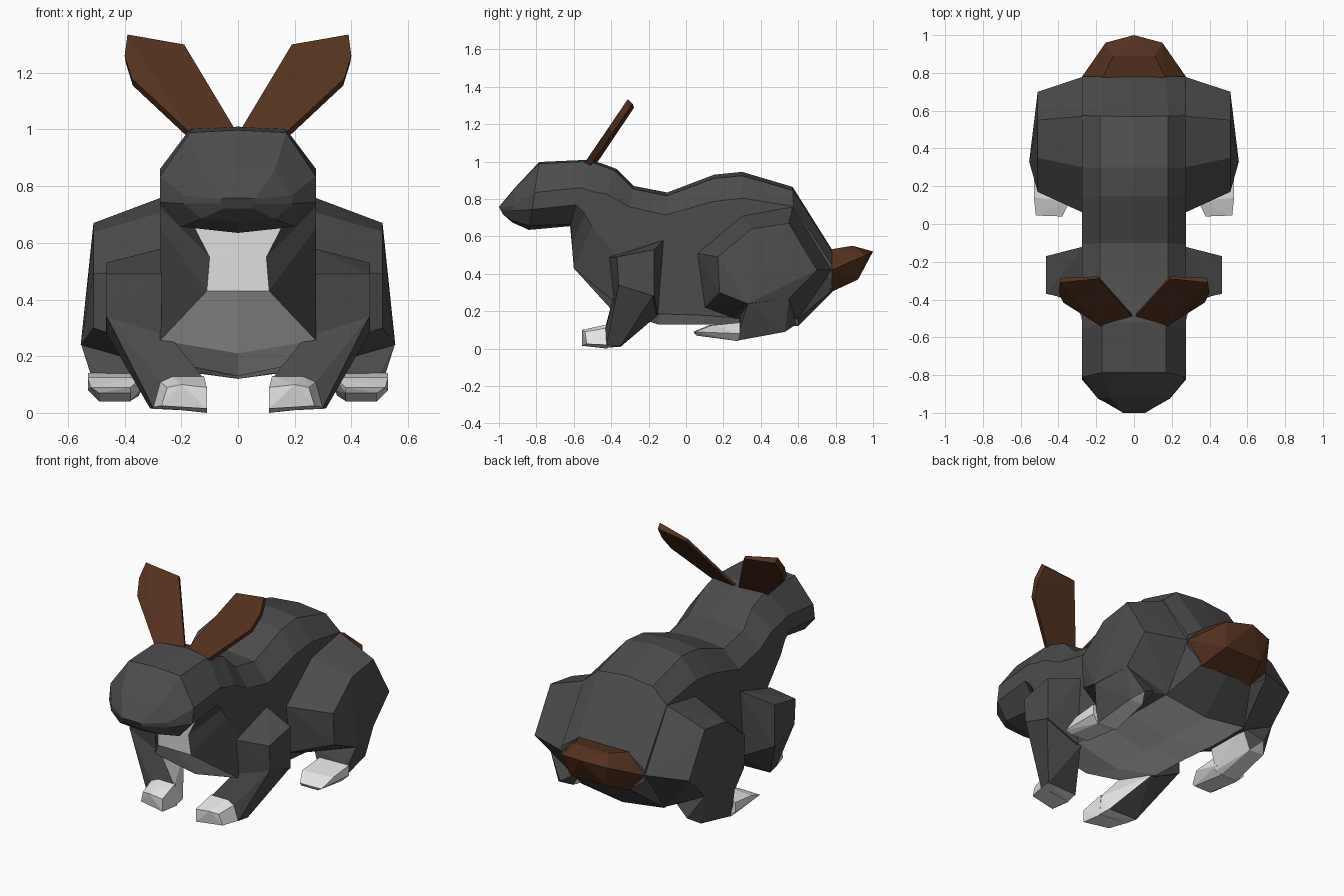
import bpy
import bmesh

cube = bpy.data.objects.get("Cube")
if cube:
    bpy.data.objects.remove(cube, do_unlink=True)


def make_material(name, red, green, blue):
    mat = bpy.data.materials.new(name)
    mat.use_nodes = True
    color = (red, green, blue, 1)
    mat.diffuse_color = color
    mat.node_tree.nodes["Principled BSDF"].inputs["Base Color"].default_value = color
    return mat


dark = make_material("dark grey fur", .073, .073, .073)
white = make_material("white fur", .8, .8, .8)
brown = make_material("brown fur", .09, .032, .014)


def finish(bm, name, materials):
    mesh = bpy.data.meshes.new(name)
    bm.to_mesh(mesh)
    bm.free()
    for mat in materials:
        mesh.materials.append(mat)
    obj = bpy.data.objects.new(name, mesh)
    bpy.context.scene.collection.objects.link(obj)
    return obj


def hull(name, points, materials, inward=1):
    """Faceted convex part; faces turned inward or down take the second material."""
    bm = bmesh.new()
    for point in points:
        bm.verts.new(point)
    result = bmesh.ops.convex_hull(bm, input=list(bm.verts))
    inside = [e for e in result["geom_interior"] if isinstance(e, bmesh.types.BMVert)]
    bmesh.ops.delete(bm, geom=inside, context="VERTS")
    bmesh.ops.dissolve_limit(bm, angle_limit=.02, verts=bm.verts, edges=bm.edges)
    bmesh.ops.recalc_face_normals(bm, faces=bm.faces)
    if len(materials) > 1:
        for face in bm.faces:
            face.normal_update()
            if face.normal.x * inward > .6 or face.normal.z < -.8:
                face.material_index = 1
    return finish(bm, name, materials)


def hull_pair(name, points, *materials):
    for side, sign in (("left", 1), ("right", -1)):
        hull(f"{side}_{name}", [(sign * x, y, z) for x, y, z in points], materials, -sign)


def flat_ring(x, outline):
    return [(x, y, z) for y, z in outline]


# Body: slices from nose to rump. Each has its top and bottom (y, z), the
# half widths at top, side and bottom, and how far down the side corners lie.
slices = [
    ((-1, .758), (-.98, .72), (.06, .06, .05), (.1, .5, .95)),
    ((-.915, .86), (-.93, .675), (.13, .19, .13), (.5, .66, .95)),
    ((-.785, .998), (-.84, .635), (.17, .275, .2), (.45, .7, .94)),
    ((-.52, 1.01), (-.62, .655), (.17, .275, .16), (.42, .68, .97)),
    ((-.44, .987), (-.61, .55), (.17, .275, .1), (.34, .6, 1)),
    ((-.37, .96), (-.6, .43), (.17, .275, .11), (.25, .58, 1)),
    ((-.28, .87), (-.4, .21), (.18, .275, .275), (.17, .6, .93)),
    ((-.1, .835), (-.15, .13), (.18, .275, .275), (.17, .6, .92)),
    ((.15, .93), (.1, .13), (.18, .275, .275), (.18, .6, .94)),
    ((.3, .945), (.3, .12), (.18, .275, .275), (.17, .6, .95)),
    ((.57, .865), (.6, .12), (.18, .275, .275), (.14, .6, .95)),
    ((.78, .53), (.78, .3), (.17, .275, .17), (.35, .65, .95)),
]
bm = bmesh.new()
rings = []
for (ty, tz), (by, bz), (top, side, low), (t1, t2, t3) in slices:
    half = [(top, .025), (side, t1), (side, t2), (low, t3)]
    loop = [(0, 0)] + half + [(0, 1)] + [(-x, t) for x, t in reversed(half)]
    rings.append([bm.verts.new((x, ty + (by - ty) * t, tz + (bz - tz) * t)) for x, t in loop])
count = len(rings[0])
for i, (a, b) in enumerate(zip(rings, rings[1:])):
    for k in range(count):
        n = (k + 1) % count
        face = bm.faces.new((a[k], a[n], b[n], b[k]))
        # White throat, chest and belly between jaw and rump
        if k in (4, 5) and 3 <= i <= 9:
            face.material_index = 1
bm.faces.new(rings[0])
bm.faces.new(rings[-1])
bmesh.ops.recalc_face_normals(bm, faces=bm.faces)
finish(bm, "body_and_head", [dark, white])

# Haunches: inner outline on the flank, smaller outline on the outside
haunch = flat_ring(.27, [(.06, .51), (.3, .71), (.57, .76), (.78, .42),
                         (.6, .16), (.26, .16), (.1, .22)])
haunch += flat_ring(.51, [(.17, .49), (.35, .64), (.55, .67), (.7, .42),
                          (.55, .27), (.18, .3)]) + [(.555, .33, .24)]
hull_pair("haunch", haunch, dark)

# Hind legs taper from the haunch to the heel
shin = flat_ring(.3, [(.29, .18), (.55, .2)]) + flat_ring(.35, [(.29, .13), (.27, .06)])
shin += [(.38, .27, .042), (.49, .27, .042), (.38, .52, .09), (.47, .53, .09),
         (.42, .59, .13), (.5, .29, .14), (.51, .55, .27), (.553, .33, .24)]
hull_pair("hind_leg", shin, dark, white)
hind_foot = flat_ring(.34, [(.12, .125), (.29, .14), (.29, .08)])
hind_foot += flat_ring(.53, [(.14, .125), (.29, .14), (.29, .08)])
hind_foot += flat_ring(.38, [(.04, .09), (.055, .07), (.28, .04)])
hind_foot += flat_ring(.52, [(.045, .09)]) + flat_ring(.49, [(.055, .07), (.28, .04)])
hull_pair("hind_foot", hind_foot, white)

# Shoulders, front legs and feet
shoulder = flat_ring(.27, [(-.41, .49), (-.12, .58), (-.15, .18), (-.38, .22)])
shoulder += flat_ring(.465, [(-.37, .49), (-.17, .53), (-.17, .28), (-.36, .34)])
hull_pair("shoulder", shoulder, dark)
foreleg = [(.24, -.39, .27), (.463, -.36, .34), (.463, -.18, .28), (.25, -.15, .18),
           (.12, -.43, .12), (.275, -.43, .11), (.3, -.425, .02), (.11, -.425, .005),
           (.31, -.35, .015), (.12, -.35, .01)]
hull_pair("front_leg", foreleg, dark, white)
front_foot = [(.12, -.42, .13), (.23, -.42, .13), (.275, -.425, .11), (.3, -.42, .02),
              (.11, -.42, 0), (.11, -.555, .09), (.2, -.555, .1), (.25, -.54, .09),
              (.27, -.53, .025), (.11, -.555, .015)]
hull_pair("front_foot", front_foot, white)

# Ears: thin blunt leaves leaning back, the outer edge set further forward
ear = []
for x, z, back in [(.01, 1, .05), (.19, 1.3, .045), (.39, 1.335, 0),
                   (.4, 1.26, 0), (.375, 1.18, 0), (.17, .99, 0)]:
    y = -.545 + (z - .99) * .68 + back
    thick = .025 - back * .3
    ear += [(x, y, z), (x * .99, y + thick, z - thick)]
hull_pair("ear", ear, brown)

# Tail: faceted tuft
tail = [(0, 1, .52)]
for s in (-1, 1):
    tail += [(s * .17, .77, .53), (s * .275, .78, .42), (s * .17, .77, .3),
             (s * .11, .89, .55), (s * .15, .96, .5), (s * .12, .92, .37)]
hull("tail", tail, [brown])
